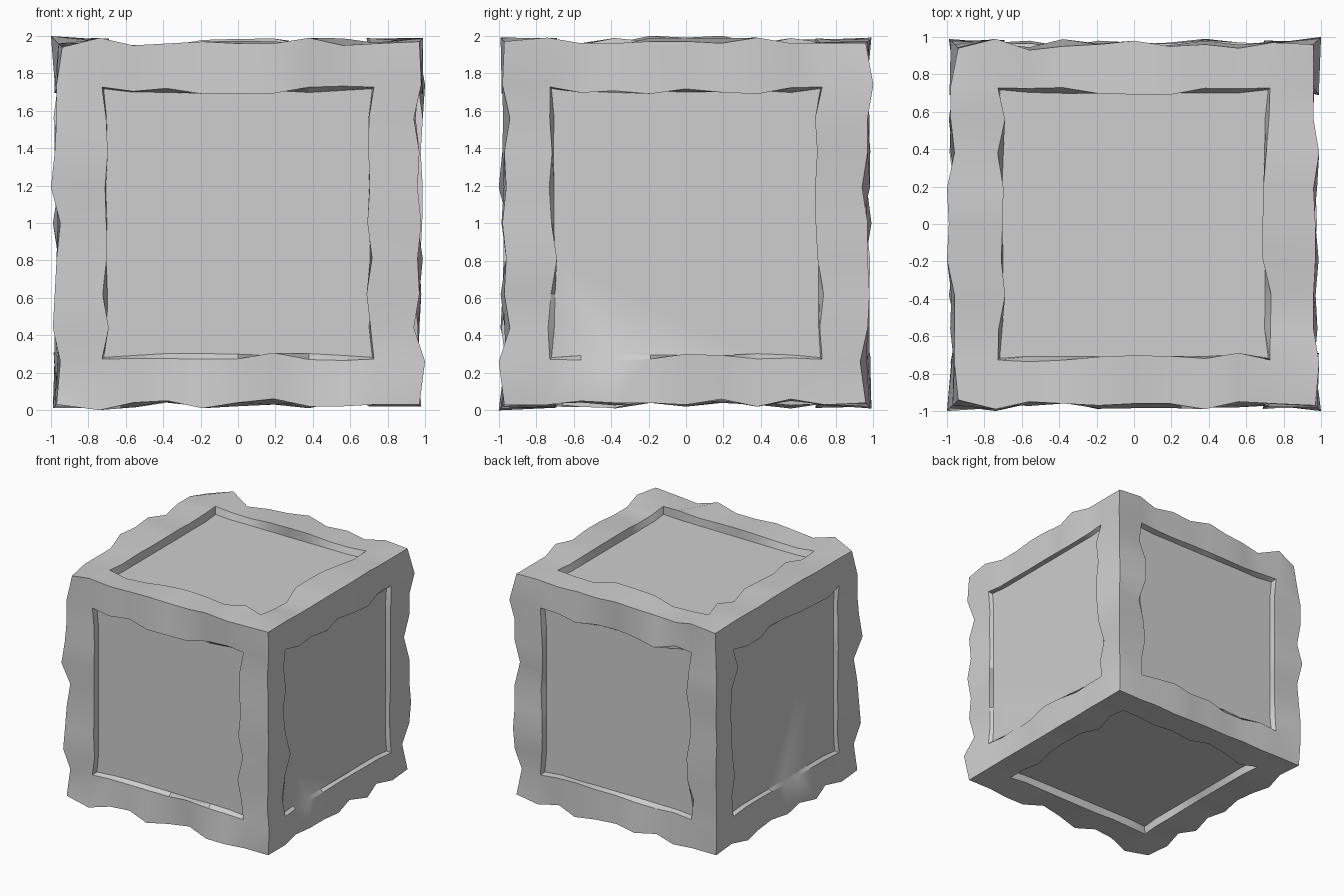
import bpy
import bmesh
import random
from mathutils import Vector

random.seed(4)
if "Cube" in bpy.data.objects:
    bpy.data.objects.remove(bpy.data.objects["Cube"], do_unlink=True)

# Grid stations along every side; the outermost cells form the frame
STEPS = [-0.97, -0.74, -0.56, -0.38, -0.19, 0, 0.19, 0.38, 0.56, 0.74, 0.97]
LAST = len(STEPS) - 1
FRAME_HEIGHT = 0.965
FLOOR_HEIGHT = (0.928, 0.915, 0.9)  # sides, front and back, top and bottom

# Worn corners and edges: inset in hundredths, keyed by signs (0 = the edge's own axis)
CORNERS = {(-1, -1, 1): 6, (-1, 1, 1): 6, (1, 1, 1): 4, (1, 1, -1): 4}
WEAR = {
    (-1, -1, 0): (5, 1, 2, 3, 5, 0, 2, 3, 3),
    (1, -1, 0): (0, 6, 3, 4, 2, 4, 3, 6, 2),
    (1, 1, 0): (7, 3, 2, 3, 3, 6, 3, 3, 0),
    (-1, 1, 0): (2, 2, 3, 4, 1, 4, 2, 2, 4),
    (0, -1, 1): (1, 5, 4, 3, 4, 4, 1, 5, 4),
    (0, -1, -1): (0, 4, 5, 1, 4, 6, 2, 2, 3),
    (0, 1, 1): (1, 7, 5, 4, 2, 5, 4, 6, 3),
    (0, 1, -1): (3, 2, 5, 2, 4, 3, 1, 5, 2),
    (1, 0, 1): (1, 4, 4, 3, 3, 4, 1, 4, 4),
    (1, 0, -1): (3, 5, 4, 4, 3, 6, 2, 6, 3),
    (-1, 0, 1): (4, 4, 4, 0, 1, 0, 4, 2, 2),
    (-1, 0, -1): (2, 5, 1, 4, 2, 4, 3, 1, 4),
}

bm = bmesh.new()
edge_verts = {}


def side_of(i, low, high):
    return -1 if i == low else 1 if i == high else 0


def edge_vert(index):
    """Vertex on an outer edge of the block, shared by its faces."""
    if index not in edge_verts:
        signs = tuple(side_of(i, 0, LAST) for i in index)
        if 0 in signs:
            inset = WEAR[signs][index[signs.index(0)] - 1]
        else:
            inset = CORNERS.get(signs, 3)
        co = [s * (1 - inset / 100) if s else STEPS[i] for s, i in zip(signs, index)]
        edge_verts[index] = bm.verts.new(co)
    return edge_verts[index]


def build_face(axis, sign):
    u_axis, v_axis = [a for a in range(3) if a != axis]

    def place(u, v, height):
        co = Vector()
        co[axis], co[u_axis], co[v_axis] = sign * height, u, v
        return bm.verts.new(co)

    def opening_vert(i, j, reach, height, chip):
        """Vertex round the opening, chipped along the slope of its edge."""
        su, sv = side_of(i, 1, LAST - 1), side_of(j, 1, LAST - 1)
        if su and sv:
            return place(su * (reach + 0.015), sv * (reach + 0.015), height)
        u = su * (reach - chip) if su else STEPS[i]
        v = sv * (reach - chip) if sv else STEPS[j]
        return place(u, v, height + chip)

    # Ordered loop of grid positions round the opening
    run = range(1, LAST - 1)
    loop = [(i, 1) for i in run] + [(LAST - 1, j) for j in run]
    loop += [(LAST - i, LAST - 1) for i in run] + [(1, LAST - j) for j in run]
    rim = {p: opening_vert(*p, 0.712, FRAME_HEIGHT, random.uniform(-0.025, 0.025))
           for p in loop}
    floor = [opening_vert(*p, 0.703, FLOOR_HEIGHT[axis], random.uniform(-0.006, 0.006))
             for p in loop]

    def grid_vert(i, j):
        if (i, j) in rim:
            return rim[i, j]
        index = [0, 0, 0]
        index[axis] = LAST if sign > 0 else 0
        index[u_axis], index[v_axis] = i, j
        return edge_vert(tuple(index))

    # Frame
    for i in range(LAST):
        for j in range(LAST):
            if i in (0, LAST - 1) or j in (0, LAST - 1):
                bm.faces.new([grid_vert(i, j), grid_vert(i + 1, j),
                              grid_vert(i + 1, j + 1), grid_vert(i, j + 1)])
    # Recess walls and sunken panel
    for k, p in enumerate(loop):
        n = (k + 1) % len(loop)
        bm.faces.new([rim[p], rim[loop[n]], floor[n], floor[k]])
    bm.faces.new(floor)


for axis in range(3):
    for sign in (-1, 1):
        build_face(axis, sign)
bmesh.ops.recalc_face_normals(bm, faces=bm.faces)

mesh = bpy.data.meshes.new("worn_block")
bm.to_mesh(mesh)
bm.free()
block = bpy.data.objects.new("worn_block", mesh)
bpy.context.collection.objects.link(block)
block.location.z = 1

# Plain grey
grey = bpy.data.materials.new("mid grey")
grey.use_nodes = True
colour = (0.62, 0.62, 0.62, 1)
grey.diffuse_color = colour
grey.node_tree.nodes["Principled BSDF"].inputs["Base Color"].default_value = colour
mesh.materials.append(grey)

bpy.ops.object.select_all(action="DESELECT")
block.select_set(True)
bpy.context.view_layer.objects.active = block
bpy.ops.object.shade_smooth_by_angle()
